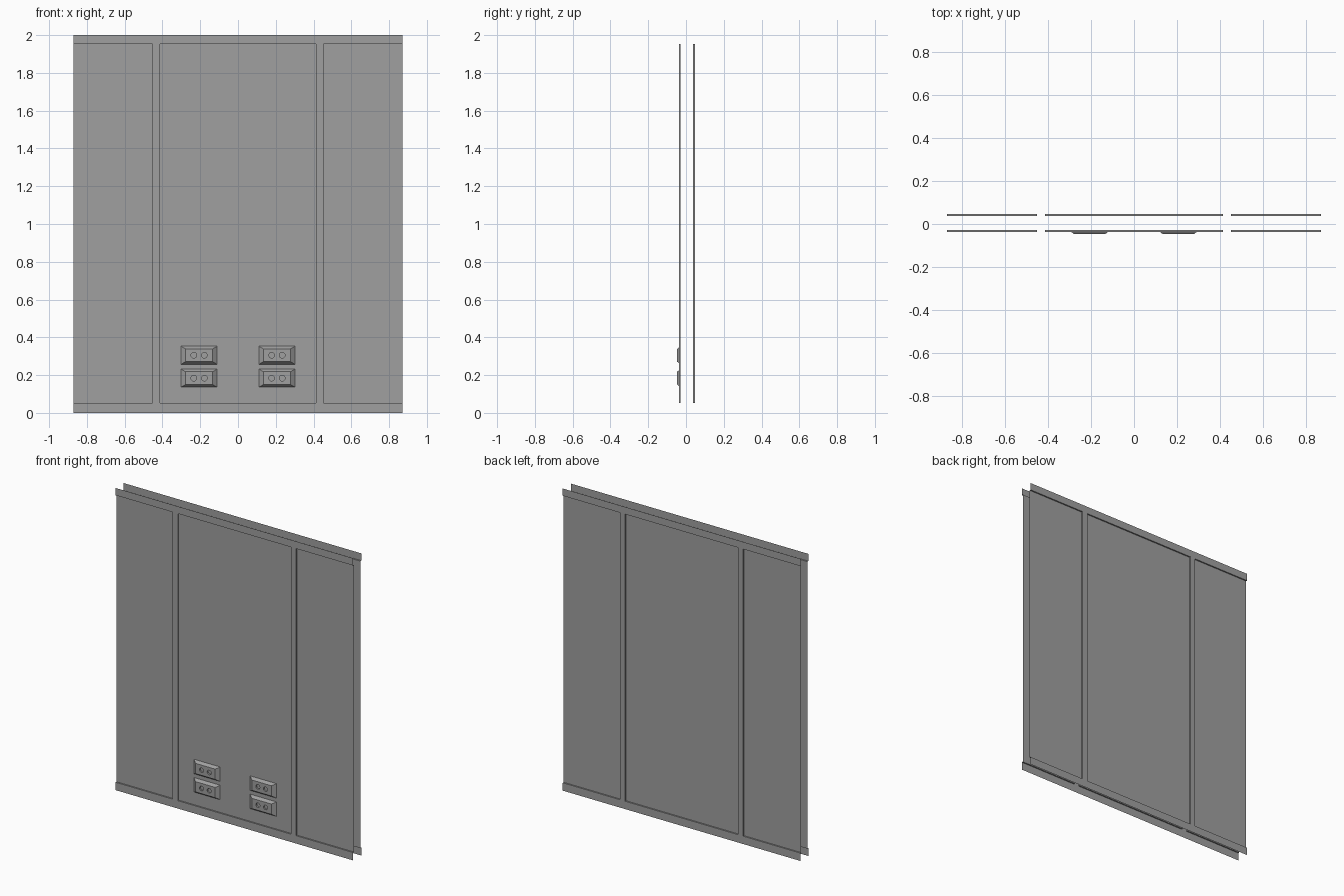
import bpy, bmesh, math
from mathutils import Vector

cube = bpy.data.objects.get("Cube")
if cube:
    bpy.data.objects.remove(cube, do_unlink=True)

# Single painted metal colour
GREY = (0.35, 0.35, 0.35, 1)
metal = bpy.data.materials.new("grey metal")
metal.use_nodes = True
metal.diffuse_color = GREY
metal.node_tree.nodes["Principled BSDF"].inputs["Base Color"].default_value = GREY

HALF, STILE_OUT, STILE_IN = 0.87, 0.452, 0.414
LOW, HIGH, TOP = 0.052, 1.952, 2.0
DEPTH = 0.009
FRONT_Y, BACK_Y = -0.038, 0.047
VENT_Y = -0.047


def finish(name, bm):
    mesh = bpy.data.meshes.new(name)
    bm.to_mesh(mesh)
    bm.free()
    mesh.materials.append(metal)
    obj = bpy.data.objects.new(name, mesh)
    bpy.context.collection.objects.link(obj)
    return obj


def face(bm, points):
    bm.faces.new([bm.verts.new(p) for p in points])


def sheet(bm, x0, x1, z0, z1, y):
    face(bm, [(x0, y, z0), (x1, y, z0), (x1, y, z1), (x0, y, z1)])


def recess(bm, x0, x1, left_wall, right_wall):
    """Sunken panel with return walls where it meets the frame."""
    d = DEPTH
    sheet(bm, x0, x1, LOW, HIGH, d)
    face(bm, [(x0, 0, LOW), (x1, 0, LOW), (x1, d, LOW), (x0, d, LOW)])
    face(bm, [(x0, d, HIGH), (x1, d, HIGH), (x1, 0, HIGH), (x0, 0, HIGH)])
    if left_wall:
        face(bm, [(x0, 0, LOW), (x0, d, LOW), (x0, d, HIGH), (x0, 0, HIGH)])
    if right_wall:
        face(bm, [(x1, d, LOW), (x1, 0, LOW), (x1, 0, HIGH), (x1, d, HIGH)])


def wall_side(prefix, y, angle):
    # Thin frame: two rails and two stiles
    bm = bmesh.new()
    sheet(bm, -HALF, HALF, 0, LOW, 0)
    sheet(bm, -HALF, HALF, HIGH, TOP, 0)
    sheet(bm, -STILE_OUT, -STILE_IN, LOW, HIGH, 0)
    sheet(bm, STILE_IN, STILE_OUT, LOW, HIGH, 0)
    frame = finish(prefix + "_frame", bm)
    # Three sunken panels, open at the outer ends
    bm = bmesh.new()
    recess(bm, -HALF, -STILE_OUT, False, True)
    recess(bm, -STILE_IN, STILE_IN, True, True)
    recess(bm, STILE_OUT, HALF, True, False)
    panels = finish(prefix + "_panels", bm)
    for obj in (frame, panels):
        obj.location.y = y
        obj.rotation_euler.z = angle


def vent(name, cx, cz):
    # Tapered raised plate
    base_y = FRONT_Y + DEPTH
    bm = bmesh.new()
    rings = []
    for w, h, y in ((0.096, 0.048, base_y), (0.072, 0.034, VENT_Y)):
        rings.append([bm.verts.new((cx + sx * w, y, cz + sz * h))
                      for sx, sz in ((-1, -1), (1, -1), (1, 1), (-1, 1))])
    back, front = rings
    bm.faces.new(front)
    bm.faces.new(back[::-1])
    for i in range(4):
        j = (i + 1) % 4
        bm.faces.new((back[i], back[j], front[j], front[i]))
    bmesh.ops.recalc_face_normals(bm, faces=bm.faces)
    plate = finish(name, bm)
    # Pair of round holes
    for side in (-1, 1):
        bpy.ops.mesh.primitive_cylinder_add(
            vertices=16, radius=0.015, depth=0.02,
            location=(cx + side * 0.028, VENT_Y, cz),
            rotation=(math.pi / 2, 0, 0))
        cutter = bpy.context.object
        cutter.name = "hole_cutter"
        cutter.hide_render = True
        cutter.data.materials.append(metal)
        mod = plate.modifiers.new("hole", "BOOLEAN")
        mod.operation = "DIFFERENCE"
        mod.solver = "EXACT"
        mod.object = cutter
        bpy.context.view_layer.objects.active = plate
        bpy.ops.object.modifier_apply(modifier=mod.name)
        bpy.data.objects.remove(cutter, do_unlink=True)


wall_side("front", FRONT_Y, 0)
wall_side("back", BACK_Y, math.pi)

for side, x in (("right", -0.206), ("left", 0.206)):
    for row, z in (("upper", 0.305), ("lower", 0.184)):
        vent(f"{row}_{side}_vent", x, z)
